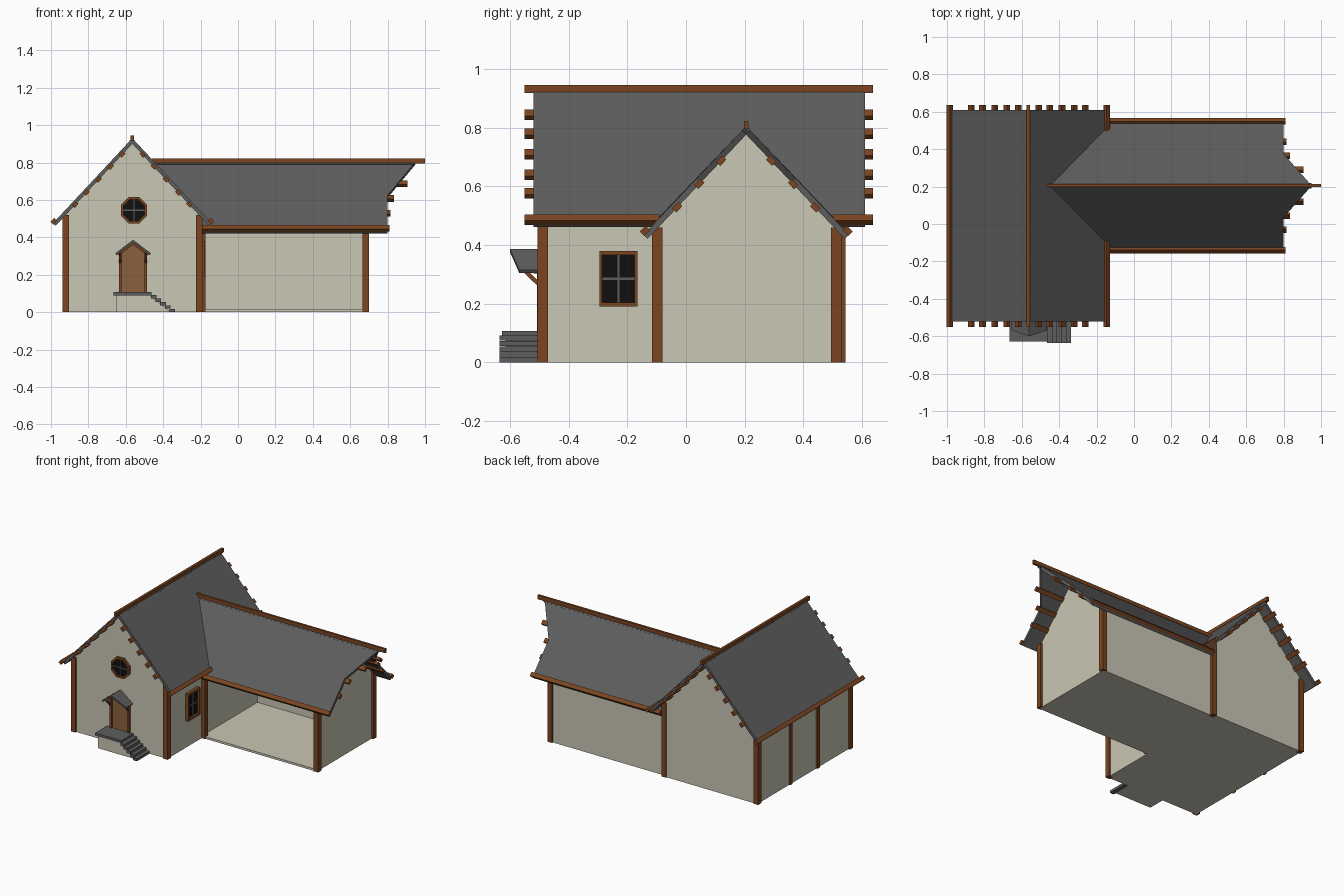
import bpy, bmesh, math
from mathutils import Vector as V

if "Cube" in bpy.data.objects:
    bpy.data.objects.remove(bpy.data.objects["Cube"])


def mat(name, r, g, b):
    m = bpy.data.materials.new(name)
    m.diffuse_color = (r, g, b, 1)
    m.use_nodes = True
    m.node_tree.nodes["Principled BSDF"].inputs["Base Color"].default_value = m.diffuse_color
    return m


WALL = mat("plaster", .59, .57, .46)
WOOD = mat("timber", .20, .06, .015)
DOOR = mat("door_wood", .26, .12, .05)
SLATE = mat("slate", .11, .11, .11)
GLASS = mat("glass", .005, .005, .005)


def prism(name, pts, vec, m):
    """Extrude a flat polygon along a vector."""
    bm = bmesh.new()
    f = bm.faces.new([bm.verts.new(p) for p in pts])
    ext = bmesh.ops.extrude_face_region(bm, geom=[f], use_keep_orig=True)
    vs = [e for e in ext["geom"] if isinstance(e, bmesh.types.BMVert)]
    bmesh.ops.translate(bm, verts=vs, vec=vec)
    bmesh.ops.recalc_face_normals(bm, faces=bm.faces)
    me = bpy.data.meshes.new(name)
    bm.to_mesh(me)
    bm.free()
    me.materials.append(m)
    ob = bpy.data.objects.new(name, me)
    bpy.context.collection.objects.link(ob)
    return ob


def box(name, x0, x1, y0, y1, z0, z1, m):
    return prism(name, [(x0, y0, z0), (x1, y0, z0), (x1, y1, z0), (x0, y1, z0)], (0, 0, z1 - z0), m)


def beam(name, a, b, u, w, h, m=WOOD):
    """Rectangular beam from a to b, width w along direction u."""
    a, b = V(a), V(b)
    u = V(u).normalized()
    v = u.cross((b - a).normalized())
    pts = [a + u * (i * w / 2) + v * (j * h / 2) for i, j in ((-1, -1), (1, -1), (1, 1), (-1, 1))]
    prism(name, pts, b - a, m)


def frame(name, pts, inner, vec, m):
    """Mitred frame around a convex outline."""
    pts = [V(p) for p in pts]
    c = sum(pts, V()) / len(pts)
    q = [c + (p - c) * inner for p in pts]
    for i in range(len(pts)):
        j = (i + 1) % len(pts)
        prism(name, [pts[i], pts[j], q[j], q[i]], vec, m)
    prism(name + "_pane", q, V(vec) * .4, GLASS)


# Main house body
RX, RZ = -.565, .93
SLOPE = .455 / .425
prism("main_walls", [(-.925, -.495, 0), (-.2, -.495, 0), (-.2, -.495, .515), (RX, -.495, .905),
                     (-.925, -.495, .515)], (0, 1.03, 0), WALL)

# Main roof: left slope whole, right slope notched at the valleys
T = .02
n = V((.455, 0, -.425)).normalized() * T
prism("main_roof_left", [(RX, -.52, RZ), (RX, .61, RZ), (-.99, .61, .475), (-.99, -.52, .475)], n, SLATE)
n = V((-.455, 0, -.425)).normalized() * T
prism("main_roof_right", [(RX, -.52, RZ), (-.14, -.52, .475), (-.14, -.11, .475), (-.448, .205, .805),
                          (-.14, .52, .475), (-.14, .61, .475), (RX, .61, RZ)], n, SLATE)
box("main_ridge_beam", RX - .009, RX + .009, -.55, .637, .917, .945, WOOD)
for s in (-1, 1):
    u = (s, 0, -SLOPE)
    for d in (.055, .115, .18, .245, .305):
        x, z = RX + s * d, RZ - SLOPE * d - .028
        beam("main_purlin", (x, -.55, z), (x, .637, z), u, .03, .02)
    x = RX + s * .42
    spans = [(-.55, .637)] if s < 0 else [(-.55, -.09), (.5, .637)]
    for a, b in spans:
        beam("main_eave_beam", (x, a, .486), (x, b, .486), u, .028, .022)

# Wing: open front, back wall, gable end and floor
WY, WZ = .205, .805
WS = .37 / .35
box("wing_floor", -.2, .685, -.11, .52, 0, .015, WALL)
box("wing_back_wall", -.2, .685, .5, .52, 0, .45, WALL)
prism("wing_gable_wall", [(.665, -.11, 0), (.665, .52, 0), (.665, .52, .455), (.665, WY, .78),
                          (.665, -.11, .455)], (.02, 0, 0), WALL)

# Wing roof with pointed end
box("wing_ridge_beam", -.46, 1, WY - .008, WY + .008, .795, .823, WOOD)
for s in (-1, 1):
    def at(x, d, drop=0):
        return V((x, WY + s * d, WZ - WS * d - drop))
    n = V((0, -s * .37, -.35)).normalized() * T
    prism("wing_roof", [at(-.448, 0), at(.95, 0), at(.80, .17), at(.80, .35), at(-.19, .35)], n, SLATE)
    u = (0, s, -WS)
    for d, x in ((.085, .905), (.16, .835), (.235, .815)):
        beam("wing_purlin", at(-.2, d, .028), at(x, d, .028), u, .03, .02)
    beam("wing_eave_beam", at(-.19, .345, -.008), at(.81, .345, -.008), u, .028, .022)

# Posts
for x, y, h, r in ((-.92, -.488, .52, .0175), (-.207, -.488, .52, .0175), (-.92, .525, .52, .0175),
                   (-.207, .525, .52, .0175), (-.192, -.098, .46, .0175), (.683, -.098, .46, .0175),
                   (.683, .512, .46, .0175), (-.922, .17, .52, .013), (-.922, -.13, .52, .013)):
    box("post", x - r, x + r, y - r, y + r, 0, h, WOOD)

# Round window
cx, cz = -.556, .545
ring = [(cx + .076 * math.cos(a), -.495, cz + .076 * math.sin(a))
        for a in (math.pi / 8 + i * math.pi / 4 for i in range(8))]
frame("round_window", ring, .8, (0, -.015, 0), WOOD)
box("round_window_bar", cx - .003, cx + .003, -.505, -.495, cz - .058, cz + .058, SLATE)
box("round_window_bar", cx - .058, cx + .058, -.505, -.495, cz - .003, cz + .003, SLATE)

# Side window
side = [(-.2, -.295, .19), (-.2, -.165, .19), (-.2, -.165, .38), (-.2, -.295, .38)]
frame("side_window", side, .85, (.024, 0, 0), WOOD)
box("side_window_bar", -.2, -.187, -.234, -.226, .2, .37, SLATE)
box("side_window_bar", -.2, -.187, -.285, -.175, .281, .289, SLATE)

# Door with small pitched porch roof and braces
DX = -.561
prism("door", [(DX - .065, -.498, .1), (DX + .065, -.498, .1), (DX + .065, -.498, .315),
               (DX, -.498, .37), (DX - .065, -.498, .315)], (0, .02, 0), DOOR)
for s in (-1, 1):
    x = DX + s * .068
    box("door_jamb", x - .007, x + .007, -.508, -.49, .1, .32, WOOD)
    beam("porch_brace", (x, -.5, .265), (x, -.555, .318), (1, 0, 0), .014, .014)
    prism("porch_roof", [(DX, -.6, .387), (DX, -.49, .387), (DX + s * .095, -.49, .315),
                         (DX + s * .095, -.568, .315)], (-s * .006, 0, -.01), SLATE)
    beam("porch_rafter", (DX, -.512, .368), (DX + s * .08, -.512, .308), (0, 1, 0), .016, .014)

# Landing and stairs
prism("stair_base", [(-.65, -.615, 0), (-.65, -.615, .09), (-.47, -.615, .09), (-.36, -.615, 0)],
      (0, .12, 0), WALL)
box("landing", -.665, -.463, -.627, -.49, .09, .107, SLATE)
for i in range(5):
    x, z = -.465 + i * .0245, .074 - i * .0185
    box("stair_step", x, x + .03, -.635, -.49, z, z + .018, SLATE)
